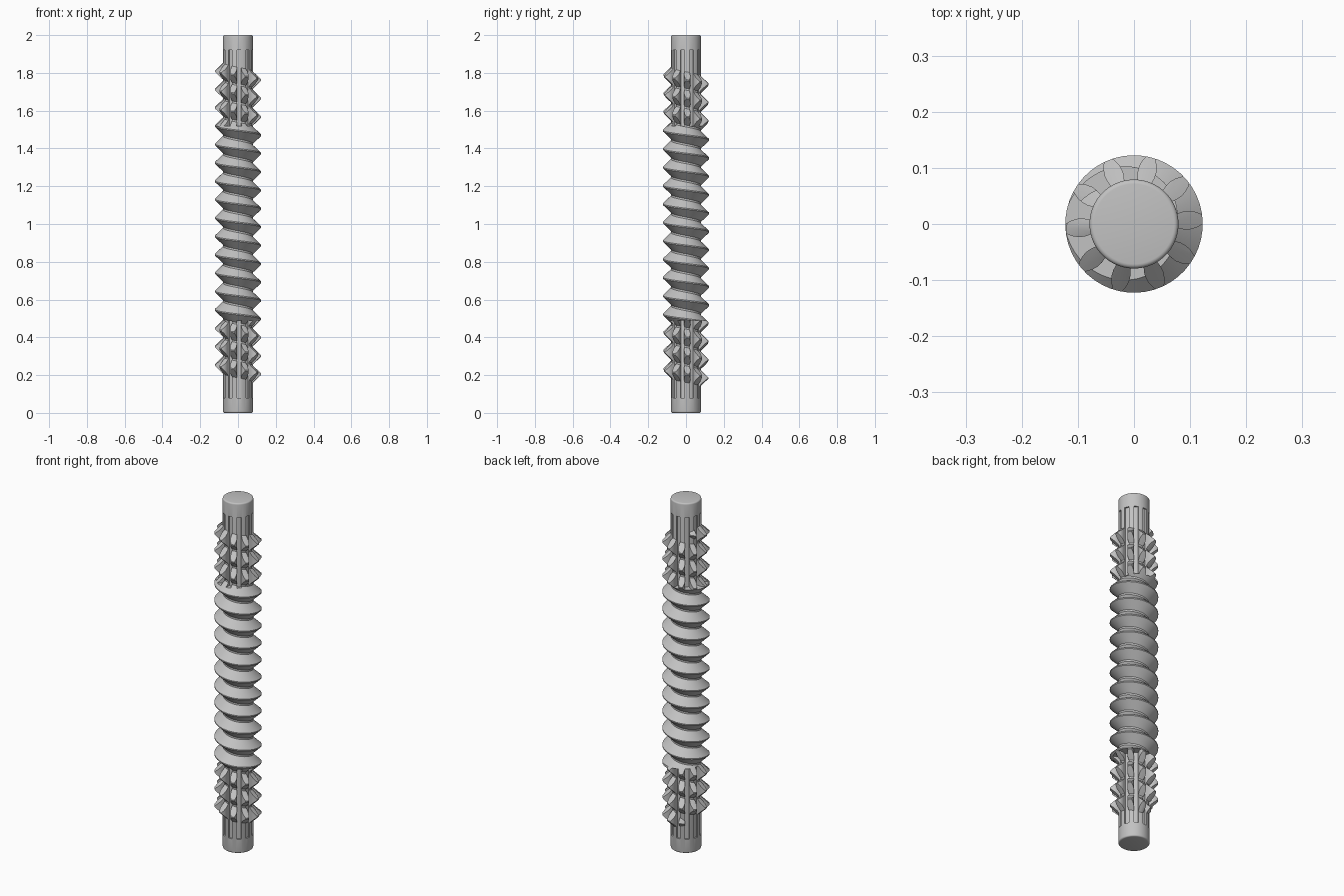
import bpy, bmesh
from math import cos, sin, asin, radians, pi

default = bpy.data.objects.get("Cube")
if default:
    bpy.data.objects.remove(default)

LENGTH, SHAFT_R, CREST_R, ROOT_R = 2.0, 0.0793, 0.1225, 0.06
PITCH, TURNS, STEPS = 0.0973, 17, 48
START_ANGLE, START_Z = radians(130), 1.824
TEETH, TOOTH_OFFSET = 10, radians(4)

steel = bpy.data.materials.new("steel grey")
steel.use_nodes = True
grey = (0.54, 0.54, 0.54, 1)
steel.diffuse_color = grey
steel.node_tree.nodes["Principled BSDF"].inputs["Base Color"].default_value = grey


def polar(r, a, z):
    return (r * cos(a), r * sin(a), z)


def make_object(name, bm):
    bmesh.ops.recalc_face_normals(bm, faces=bm.faces)
    mesh = bpy.data.meshes.new(name)
    bm.to_mesh(mesh)
    bm.free()
    mesh.materials.append(steel)
    obj = bpy.data.objects.new(name, mesh)
    bpy.context.collection.objects.link(obj)
    return obj


def loft(bm, rings):
    """Closed solid through a list of equal point rings."""
    loops = [[bm.verts.new(p) for p in ring] for ring in rings]
    n = len(loops[0])
    for a, b in zip(loops, loops[1:]):
        for i in range(n):
            j = (i + 1) % n
            bm.faces.new((a[i], a[j], b[j], b[i]))
    bm.faces.new(loops[0][::-1])
    bm.faces.new(loops[-1])


# Plain round shaft with softened ends
bm = bmesh.new()
bmesh.ops.create_cone(bm, cap_ends=True, segments=80, radius1=SHAFT_R,
                      radius2=SHAFT_R, depth=LENGTH)
bmesh.ops.translate(bm, verts=bm.verts, vec=(0, 0, LENGTH / 2))
rims = [e for e in bm.edges if abs(e.verts[0].co.z - e.verts[1].co.z) < 0.01]
bmesh.ops.bevel(bm, geom=rims, offset=0.008, segments=4, profile=0.5,
                affect='EDGES')
shaft = make_object("shaft", bm)

# Left-handed V thread, its root buried in the shaft, fading at both ends
section = [(ROOT_R, 0.044), (SHAFT_R, 0.044), (CREST_R, 0.003),
           (CREST_R, -0.003), (SHAFT_R, -0.044), (ROOT_R, -0.044)]
rings = []
for i in range(TURNS * STEPS + 1):
    turn = i / STEPS
    angle = START_ANGLE + turn * 2 * pi
    z = START_Z - turn * PITCH
    fade = min(1, 0.4 + 4 * min(turn, TURNS - turn))
    rings.append([polar(ROOT_R + (r - ROOT_R) * fade, angle, z + dz * fade)
                  for r, dz in section])
bm = bmesh.new()
loft(bm, rings)
thread = make_object("screw_thread", bm)

# Flute cutters between the bulging teeth, at both ends
tooth_side = [(0.071, 0.0120), (0.079, 0.0130), (0.090, 0.0160), (0.100, 0.0165),
              (0.110, 0.0145), (0.117, 0.0115), (0.123, 0.0080), (0.14, 0.0080)]
half_step = pi / TEETH
side = [(r, half_step - asin(w / r)) for r, w in tooth_side]
outline = [(r, -a) for r, a in side] + [(r, a) for r, a in reversed(side)]
outline.append((0.071, 0))
bm = bmesh.new()
for low, high in ((0.08, 0.49), (1.52, 1.92)):
    for k in range(TEETH):
        mid = TOOTH_OFFSET + (2 * k + 1) * half_step
        loft(bm, [[polar(r, mid + a, z) for r, a in outline] for z in (low, high)])
cutter = make_object("flute_cutter", bm)
cutter.hide_render = True

# Cut the flutes and shade
for obj in (shaft, thread):
    mod = obj.modifiers.new("flutes", 'BOOLEAN')
    mod.operation = 'DIFFERENCE'
    mod.solver = 'EXACT'
    mod.object = cutter
    bpy.ops.object.select_all(action='DESELECT')
    obj.select_set(True)
    bpy.context.view_layer.objects.active = obj
    bpy.ops.object.modifier_apply(modifier=mod.name)
    bpy.ops.object.shade_smooth_by_angle(angle=radians(30))
bpy.data.objects.remove(cutter)
